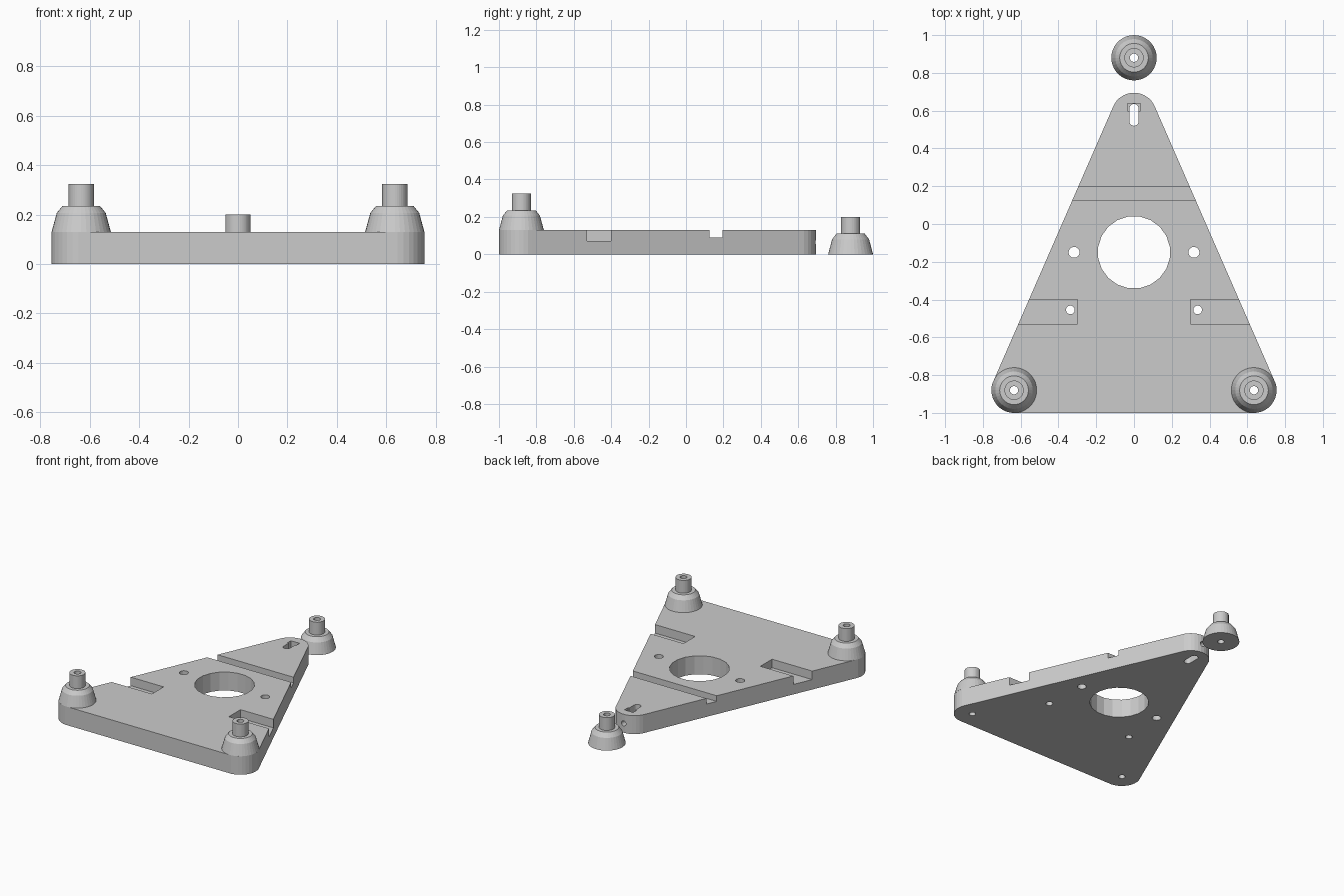
import bpy
import bmesh
from math import cos, sin, tau, pi
from mathutils import Vector, Matrix
from mathutils.geometry import convex_hull_2d

if "Cube" in bpy.data.objects:
    bpy.data.objects.remove(bpy.data.objects["Cube"], do_unlink=True)

# Single plain plastic colour
grey = bpy.data.materials.new("light grey plastic")
grey.use_nodes = True
color = (0.6, 0.6, 0.6, 1)
grey.diffuse_color = color
grey.node_tree.nodes["Principled BSDF"].inputs["Base Color"].default_value = color


def finish(name, bm):
    bmesh.ops.recalc_face_normals(bm, faces=bm.faces[:])
    mesh = bpy.data.meshes.new(name)
    bm.to_mesh(mesh)
    bm.free()
    mesh.materials.append(grey)
    obj = bpy.data.objects.new(name, mesh)
    bpy.context.collection.objects.link(obj)
    return obj


def rounded(centres, r, sides=32):
    """Outline wrapped around equal circles."""
    pts = [Vector((x + r * cos(tau * (i + 0.5) / sides), y + r * sin(tau * (i + 0.5) / sides)))
           for x, y in centres for i in range(sides)]
    return [pts[i] for i in convex_hull_2d(pts)]


def box(x0, x1, y0, y1):
    return [(x0, y0), (x1, y0), (x1, y1), (x0, y1)]


def prism(name, outline, z0, z1):
    bm = bmesh.new()
    face = bm.faces.new([bm.verts.new((p[0], p[1], z0)) for p in outline])
    extruded = bmesh.ops.extrude_face_region(bm, geom=[face], use_keep_orig=True)
    top = [v for v in extruded["geom"] if isinstance(v, bmesh.types.BMVert)]
    bmesh.ops.translate(bm, verts=top, vec=(0, 0, z1 - z0))
    return finish(name, bm)


def lathe(name, profile, location, sides=36):
    """Closed profile turned around the z axis."""
    bm = bmesh.new()
    rings = [[bm.verts.new((r * cos(tau * i / sides), r * sin(tau * i / sides), z))
              for i in range(sides)] for r, z in profile]
    for a, b in zip(rings, rings[1:] + rings[:1]):
        for i in range(sides):
            j = (i + 1) % sides
            bm.faces.new((a[i], a[j], b[j], b[i]))
    obj = finish(name, bm)
    obj.location = location
    return obj


# Triangular base plate with rounded corners
TOP = 0.13
R = 0.12
corners = [(-0.635, -0.88), (0.635, -0.88)]
plate = prism("base_plate", rounded(corners + [(0, 0.575)], R), 0, TOP)

# Centre opening, wire groove, adjusting slot and nut recess
cutters = [
    prism("centre_cutter", rounded([(0, -0.15)], 0.192, 20), -0.1, 0.3),
    prism("groove_cutter", box(-1, 1, 0.125, 0.195), 0.09, 0.3),
    prism("slot_cutter", rounded([(0, 0.545), (0, 0.61)], 0.025), -0.1, 0.3),
    prism("nut_cutter", box(-0.034, 0.034, 0.597, 0.637), 0.03, 0.3),
]
# Side pockets and screw holes, mirrored
for s in (-1, 1):
    cutters += [
        prism("pocket_cutter", box(s * 0.3, s * 1.0, -0.53, -0.4), 0.07, 0.3),
        prism("pocket_hole_cutter", rounded([(s * 0.337, -0.455)], 0.023, 20), -0.1, 0.3),
        prism("side_hole_cutter", rounded([(s * 0.317, -0.15)], 0.029, 20), -0.1, 0.3),
        prism("corner_hole_cutter", rounded([(s * 0.635, -0.88)], 0.022, 20), -0.1, 0.3),
    ]
# Set screw hole running back through the tip
screw = prism("set_screw_cutter", rounded([(0, 0)], 0.018, 20), 0, 0.15)
screw.data.transform(Matrix.Translation((0, 0.615, 0.065)) @ Matrix.Rotation(-pi / 2, 4, "X"))
cutters.append(screw)

bpy.context.view_layer.objects.active = plate
for cutter in cutters:
    mod = plate.modifiers.new(cutter.name, "BOOLEAN")
    mod.operation = "DIFFERENCE"
    mod.solver = "EXACT"
    mod.object = cutter
    bpy.ops.object.modifier_apply(modifier=mod.name)
    bpy.data.objects.remove(cutter, do_unlink=True)


def post(name, x, y, base, shoulder, neck, tip):
    """Tapered pedestal with a hollow pin on top."""
    bore = 0.022
    profile = [(bore, base), (R, base), (0.099, shoulder), (0.076, neck),
               (0.051, neck), (0.051, tip), (bore, tip)]
    return lathe(name, profile, (x, y, 0))


# Two posts on the plate and one loose foot behind it
for side, (x, y) in zip(("right", "left"), corners):
    post(side + "_corner_post", x, y, TOP, 0.207, 0.235, 0.325)
post("loose_foot", 0, 0.88, 0, 0.08, 0.11, 0.2)
